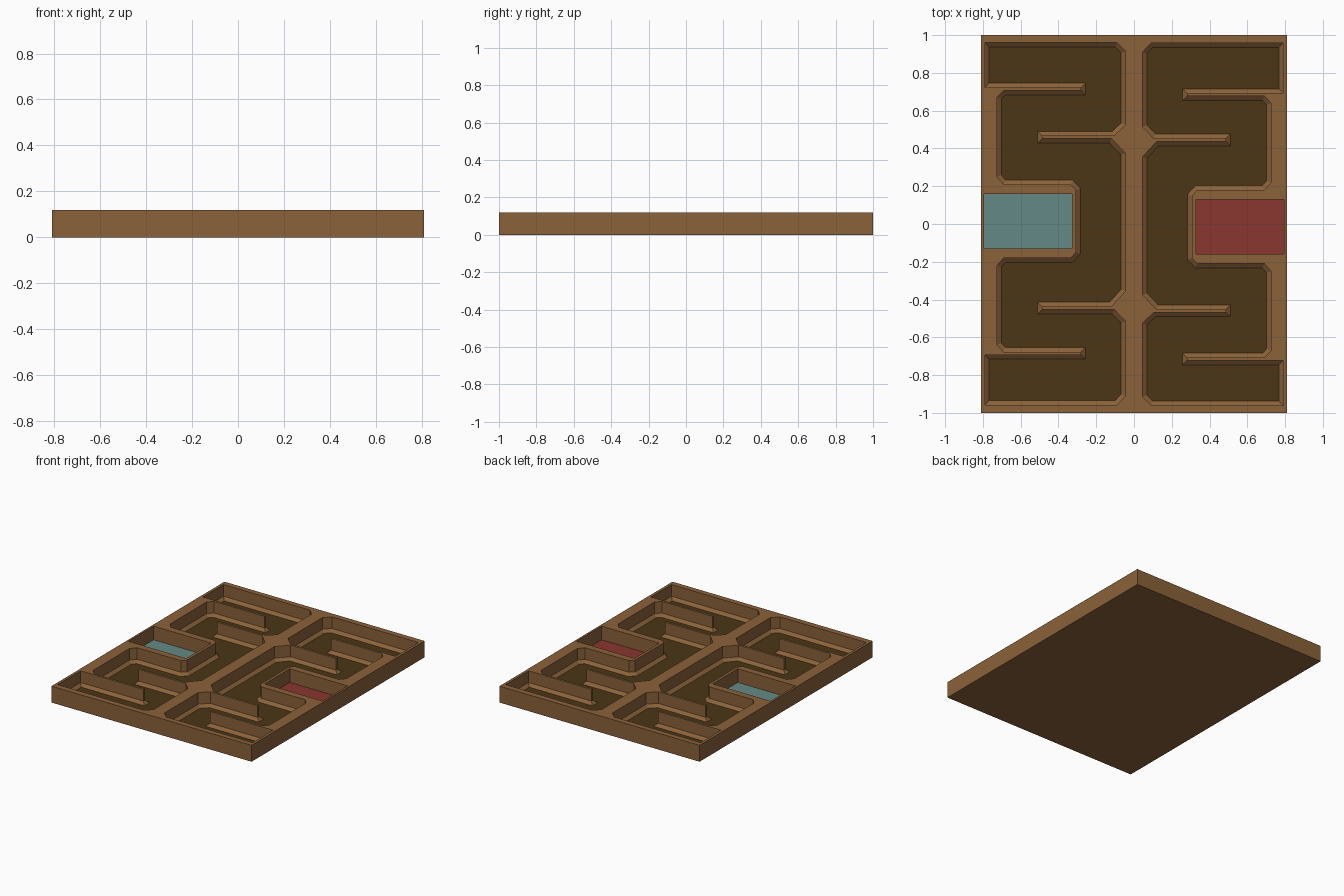
import bpy, bmesh
from mathutils import Vector

if "Cube" in bpy.data.objects:
    bpy.data.objects.remove(bpy.data.objects["Cube"])

TOP, SLOPE_TOP, FLOOR, BAY_FLOOR = 0.12, 0.035, 0.015, 0.02
SLOPE_W = 0.023


def material(name, rgb):
    m = bpy.data.materials.new(name)
    m.diffuse_color = (*rgb, 1)
    m.use_nodes = True
    m.node_tree.nodes["Principled BSDF"].inputs["Base Color"].default_value = m.diffuse_color
    return m


WOOD = material("wood", (0.258, 0.122, 0.042))
DARK = material("dark_floor", (0.072, 0.037, 0.008))
BLUE = material("blue_floor", (0.127, 0.254, 0.238))
RED = material("red_floor", (0.254, 0.037, 0.030))


def finish(bm, name, mat):
    mesh = bpy.data.meshes.new(name)
    bm.to_mesh(mesh)
    bm.free()
    mesh.materials.append(mat)
    obj = bpy.data.objects.new(name, mesh)
    bpy.context.collection.objects.link(obj)


def inset(pts, w):
    # mitred inward offset of a clockwise outline
    out = []
    for i, p in enumerate(pts):
        a, b, c = Vector(pts[i - 1]), Vector(p), Vector(pts[(i + 1) % len(pts)])
        d1, d2 = (b - a).normalized(), (c - b).normalized()
        n1, n2 = Vector((d1.y, -d1.x)), Vector((d2.y, -d2.x))
        out.append(tuple(b + (n1 + n2) * (w / (1 + n1.dot(n2)))))
    return out


def ring(bm, pts, z):
    return [bm.verts.new((x, y, z)) for x, y in pts]


def ring_edges(bm, r):
    return [bm.edges.get((r[i - 1], r[i])) or bm.edges.new((r[i - 1], r[i]))
            for i in range(len(r))]


def bridge(bm, a, b):
    for i in range(len(a)):
        bm.faces.new((a[i - 1], a[i], b[i], b[i - 1]))


def rect(x0, x1, y0, y1):
    return [(x0, y1), (x1, y1), (x1, y0), (x0, y0)]


def turned(pts):
    return [(-x, -y) for x, y in pts]


def floor(name, pts, z, mat):
    bm = bmesh.new()
    edges = ring_edges(bm, ring(bm, pts, z))
    bmesh.ops.triangle_fill(bm, edges=edges, use_beauty=True, normal=(0, 0, 1))
    for f in bm.faces:
        f.normal_update()
        if f.normal.z < 0:
            f.normal_flip()
    finish(bm, name, mat)


# Winding channel outline, clockwise from its outer back corner
channel = [
    (-.79, .96), (-.09, .96), (-.045, .915),
    (-.045, .525), (-.105, .468), (-.487, .468), (-.487, .452), (-.12, .452),
    (-.045, .375), (-.045, -.355), (-.12, -.437), (-.487, -.437),
    (-.487, -.453), (-.105, -.453), (-.045, -.515),
    (-.045, -.91), (-.09, -.957), (-.79, -.957),
    (-.79, -.693), (-.28, -.693), (-.28, -.677), (-.69, -.677), (-.725, -.64),
    (-.725, -.22), (-.69, -.18), (-.335, -.18), (-.307, -.15),
    (-.307, .18), (-.335, .21), (-.69, .21), (-.725, .25),
    (-.725, .67), (-.69, .707), (-.28, .707), (-.28, .723), (-.79, .723),
]
bay = rect(-.795, -.328, -.13, .16)

# Tray body: outer block with channel and bay walls
bm = bmesh.new()
outer = rect(-.81, .81, -1, 1)
top, base = ring(bm, outer, TOP), ring(bm, outer, 0)
bridge(bm, top, base)
bm.faces.new(base)
rim = ring_edges(bm, top)
for pts in (channel, turned(channel)):
    r0, r1 = ring(bm, pts, TOP), ring(bm, pts, SLOPE_TOP)
    r2 = ring(bm, inset(pts, SLOPE_W), FLOOR)
    bridge(bm, r0, r1)
    bridge(bm, r1, r2)
    rim += ring_edges(bm, r0)
for pts in (bay, turned(bay)):
    r0, r1 = ring(bm, pts, TOP), ring(bm, pts, BAY_FLOOR)
    bridge(bm, r0, r1)
    rim += ring_edges(bm, r0)
bmesh.ops.triangle_fill(bm, edges=rim, use_beauty=True, normal=(0, 0, 1))
bmesh.ops.recalc_face_normals(bm, faces=bm.faces[:])
finish(bm, "tray_body", WOOD)

# Coloured floors
floor("left_channel_floor", inset(channel, SLOPE_W), FLOOR, DARK)
floor("right_channel_floor", inset(turned(channel), SLOPE_W), FLOOR, DARK)
floor("left_bay_floor", bay, BAY_FLOOR, BLUE)
floor("right_bay_floor", turned(bay), BAY_FLOOR, RED)
